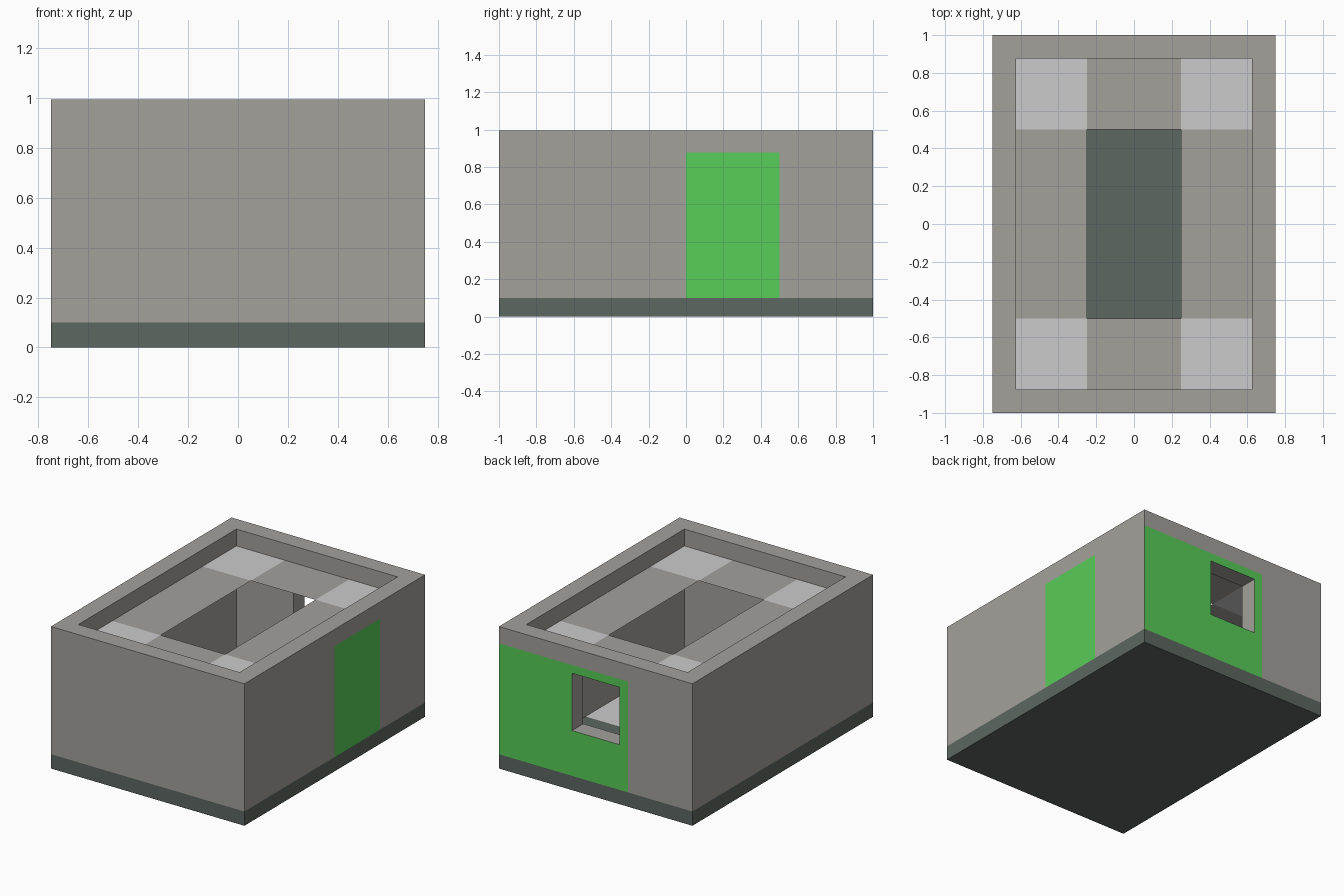
import bpy, bmesh
from mathutils import Vector

if "Cube" in bpy.data.objects:
    bpy.data.objects.remove(bpy.data.objects["Cube"])

HX, HY, WALL = 0.75, 1.0, 0.125      # half width, half length, wall thickness
BASE, ROOF, TOP = 0.1, 0.877, 0.995  # height levels
WIN_X, WIN_Z0, WIN_Z1 = 0.184, 0.417, 0.819


def material(name, rgb):
    m = bpy.data.materials.new(name)
    m.diffuse_color = (*rgb, 1)
    m.use_nodes = True
    m.node_tree.nodes["Principled BSDF"].inputs["Base Color"].default_value = m.diffuse_color
    return m


stone = material("stone_grey", (0.365, 0.355, 0.33))
slate = material("dark_slate", (0.108, 0.135, 0.12))
green = material("bright_green", (0.098, 0.61, 0.098))
pale = material("pale_grey", (0.60, 0.60, 0.60))


def cut(bm, axis, *values):
    """Slice the whole mesh at the given positions along one axis."""
    n = Vector((0, 0, 0))
    n[axis] = 1
    for v in values:
        bmesh.ops.bisect_plane(bm, geom=bm.verts[:] + bm.edges[:] + bm.faces[:],
                               plane_co=n * v, plane_no=n, dist=1e-5)


def finish(name, bm, mats, rule):
    """Colour faces by a rule(centre, normal) and make the object."""
    bm.normal_update()
    for f in bm.faces:
        f.material_index = rule(f.calc_center_median(), f.normal)
    me = bpy.data.meshes.new(name)
    bm.to_mesh(me)
    bm.free()
    for m in mats:
        me.materials.append(m)
    ob = bpy.data.objects.new(name, me)
    bpy.context.collection.objects.link(ob)
    return ob


# Base slab, with pale paving on part of its top
bm = bmesh.new()
bmesh.ops.create_cube(bm, size=1)
for v in bm.verts:
    v.co = (v.co.x * 2 * HX, v.co.y * 2 * HY, (v.co.z + 0.5) * BASE)
cut(bm, 0, -0.25, 0.25)
cut(bm, 1, 0.22)
finish("base_slab", bm, [slate, pale],
       lambda c, n: int(n.z > 0.9 and abs(c.x) > 0.25 and c.y < 0.22))

# Walls: rectangular ring
bm = bmesh.new()
corners = [(-1, -1), (1, -1), (1, 1), (-1, 1)]
ring = lambda inset, z: [bm.verts.new((sx * (HX - inset), sy * (HY - inset), z))
                         for sx, sy in corners]
loops = [ring(0, BASE), ring(0, TOP), ring(WALL, TOP), ring(WALL, BASE)]
for a, b in zip(loops, loops[1:] + loops[:1]):
    for i in range(4):
        j = (i + 1) % 4
        bm.faces.new((a[i], a[j], b[j], b[i]))
cut(bm, 0, -0.25, -WIN_X, WIN_X)
cut(bm, 1, 0, 0.5)
cut(bm, 2, WIN_Z0, WIN_Z1, ROOF)

# Window opening through the back wall
bm.normal_update()
hole = []
for f in bm.faces:
    c = f.calc_center_median()
    if abs(f.normal.y) > 0.9 and c.y > 0.8 and abs(c.x) < WIN_X and WIN_Z0 < c.z < WIN_Z1:
        hole.append(f)
bmesh.ops.delete(bm, geom=hole, context='FACES')
bmesh.ops.bridge_loops(bm, edges=[e for e in bm.edges if e.is_boundary])
bmesh.ops.recalc_face_normals(bm, faces=bm.faces[:])


def wall_rule(c, n):
    if c.z > ROOF:
        return 0
    door = n.x > 0.9 and c.x > HX - 0.01 and 0 < c.y < 0.5
    panel = n.y > 0.9 and c.y > HY - 0.01 and c.x > -0.25
    return int(door or panel)


finish("walls", bm, [stone, green], wall_rule)

# Sunken flat roof sheet with pale corners and an open middle
bm = bmesh.new()
rx, ry = HX - WALL, HY - WALL
bm.faces.new([bm.verts.new((sx * rx, sy * ry, ROOF)) for sx, sy in corners])
cut(bm, 0, -0.25, 0.25)
cut(bm, 1, -0.5, 0.5)
bmesh.ops.delete(bm, context='FACES', geom=[
    f for f in bm.faces if f.calc_center_median().xy.length < 0.1])
finish("roof", bm, [stone, pale],
       lambda c, n: int(abs(c.x) > 0.25 and abs(c.y) > 0.5))
